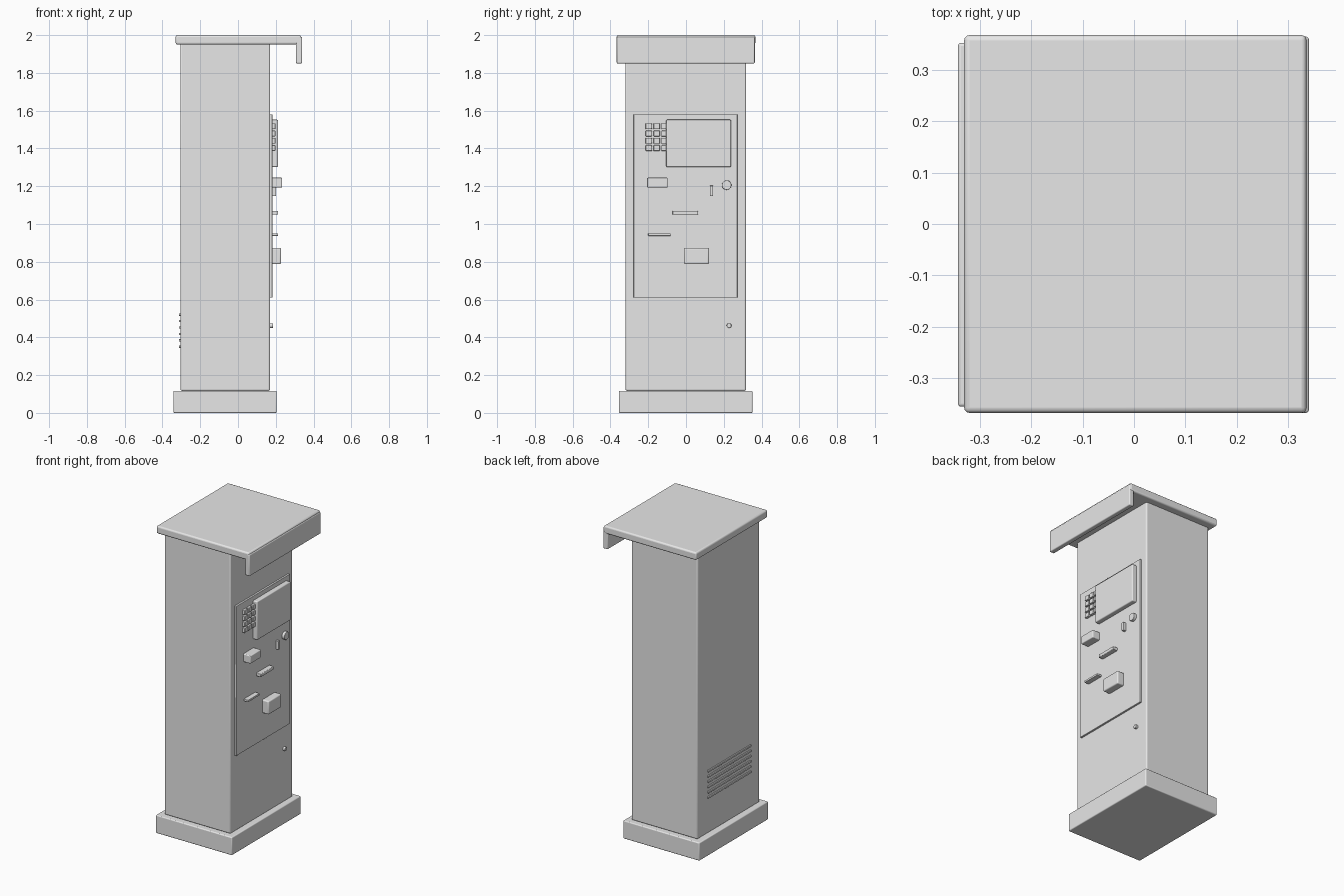
import bpy
import math

if "Cube" in bpy.data.objects:
    bpy.data.objects.remove(bpy.data.objects["Cube"])

grey = bpy.data.materials.new("light_grey")
grey.use_nodes = True
grey.diffuse_color = (0.8, 0.8, 0.8, 1)
grey.node_tree.nodes["Principled BSDF"].inputs["Base Color"].default_value = (0.8, 0.8, 0.8, 1)


def finish(obj, name, bevel):
    """Name, colour and softly bevel a part."""
    obj.name = name
    obj.data.materials.append(grey)
    bpy.ops.object.transform_apply(location=False, rotation=True, scale=True)
    if bevel:
        mod = obj.modifiers.new("soft_edges", "BEVEL")
        mod.width = bevel
        mod.segments = 3
        mod.limit_method = "ANGLE"
    bpy.ops.object.shade_smooth_by_angle(angle=math.radians(35))
    return obj


def box(name, x, y, z, bevel=0.004):
    """Box spanning the given (low, high) ranges."""
    spans = (x, y, z)
    bpy.ops.mesh.primitive_cube_add(size=1, location=[(a + b) / 2 for a, b in spans])
    obj = bpy.context.object
    obj.scale = [b - a for a, b in spans]
    return finish(obj, name, bevel)


def disc(name, x, y, z, radius, bevel=0.002):
    """Round part whose axis points out of the control side."""
    bpy.ops.mesh.primitive_cylinder_add(
        vertices=32, radius=radius, depth=x[1] - x[0],
        location=((x[0] + x[1]) / 2, y, z), rotation=(0, math.pi / 2, 0))
    return finish(bpy.context.object, name, bevel)


# Cabinet, plinth and overhanging roof with its lip
box("plinth", (-0.342, 0.205), (-0.355, 0.352), (0, 0.117), 0.006)
box("cabinet", (-0.305, 0.17), (-0.32, 0.318), (0.117, 1.96), 0.008)
box("roof", (-0.33, 0.335), (-0.367, 0.367), (1.95, 2.0), 0.01)
box("roof_lip", (0.307, 0.34), (-0.367, 0.364), (1.85, 1.99), 0.006)

# Control panel and screen
box("control_panel", (0.16, 0.182), (-0.277, 0.272), (0.61, 1.58), 0.002)
box("screen", (0.175, 0.212), (-0.105, 0.238), (1.302, 1.552), 0.006)

# Keypad
for row in range(4):
    for col in range(3):
        y, z = -0.197 + col * 0.042, 1.402 + row * 0.0385
        box(f"key_{row}_{col}", (0.175, 0.198), (y - 0.017, y + 0.017),
            (z - 0.015, z + 0.015), 0.003)

# Payment fittings
box("card_reader", (0.175, 0.234), (-0.206, -0.097), (1.193, 1.245), 0.005)
box("coin_slot", (0.175, 0.202), (0.127, 0.143), (1.148, 1.203), 0.002)
box("note_slot", (0.175, 0.213), (-0.071, 0.064), (1.049, 1.07), 0.004)
box("ticket_slot", (0.175, 0.213), (-0.2, -0.082), (0.937, 0.95), 0.002)
box("change_tray", (0.175, 0.228), (-0.011, 0.122), (0.787, 0.873), 0.007)
disc("push_button", (0.175, 0.2), 0.215, 1.206, 0.025)
disc("door_lock", (0.16, 0.185), 0.228, 0.462, 0.0125)

# Cooling slats on the far side of the cabinet
for i in range(6):
    z = 0.35 + i * 0.034
    box(f"vent_slat_{i}", (-0.313, -0.3), (-0.225, 0.215), (z - 0.006, z + 0.006), 0.002)
